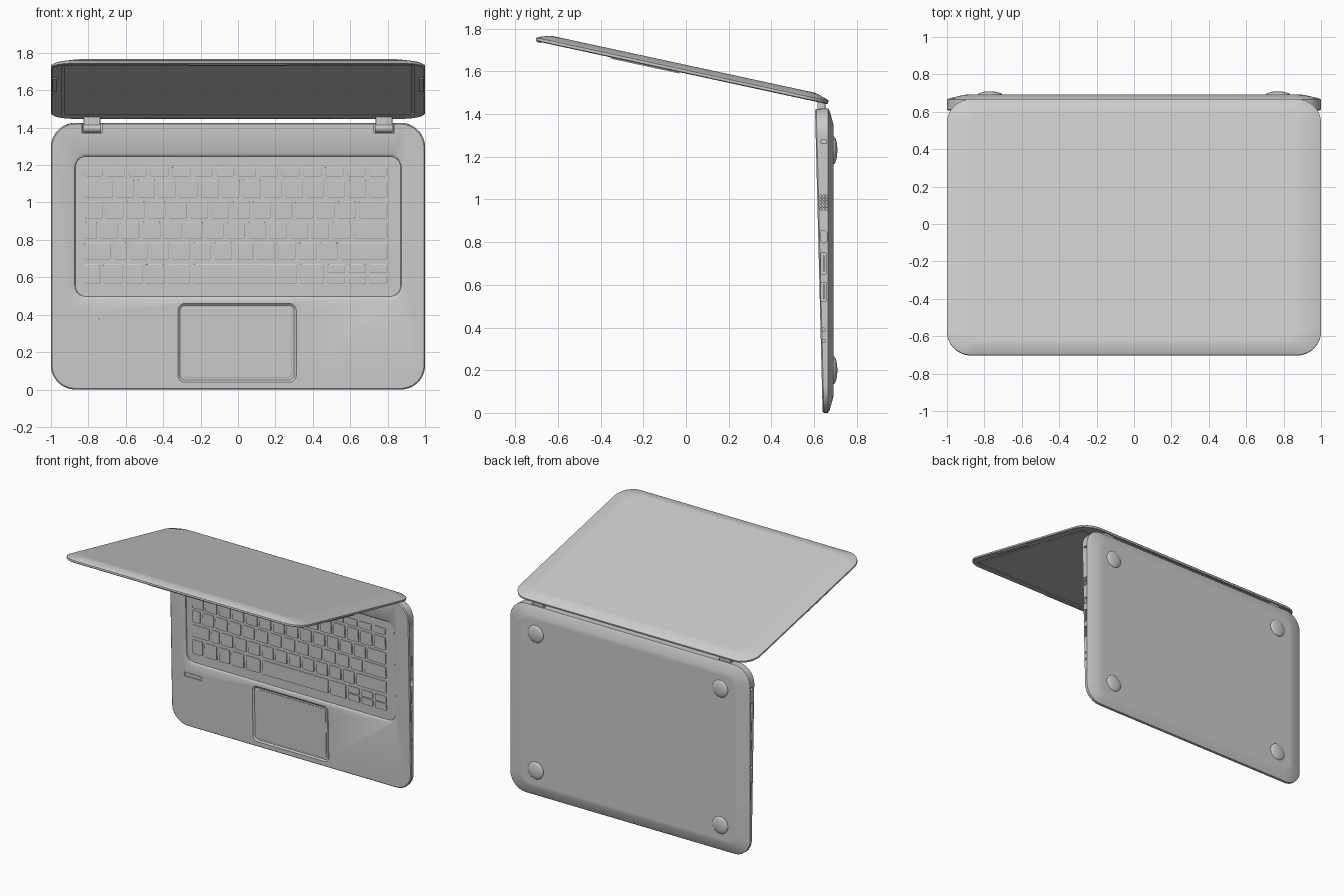
import bpy, bmesh
from math import radians, cos, sin, pi
from mathutils import Matrix, Vector

if "Cube" in bpy.data.objects:
    bpy.data.objects.remove(bpy.data.objects["Cube"])

# Local frames: x = width, y = along the panel, z = panel normal
DECK = Matrix.Translation((0, .64, 0)) @ Matrix.Rotation(radians(91.43), 4, 'X')
LID = Matrix.Translation((0, -.02, 1.594)) @ Matrix.Rotation(radians(-12.2), 4, 'X')


def loft(bm, M, cx, cy, rings, n=8):
    """Stack of rounded rectangles: (half x, half y, radius, height[, height slope along y])."""
    loops = []
    for hx, hy, r, w, *s in rings:
        loop = []
        for k, (sx, sy) in enumerate(((1, 1), (-1, 1), (-1, -1), (1, -1))):
            for i in range(n + 1):
                a = (k + i / n) * pi / 2
                x = cx + sx * (hx - r) + r * cos(a)
                y = cy + sy * (hy - r) + r * sin(a)
                loop.append(bm.verts.new(M @ Vector((x, y, w + (s[0] * y if s else 0)))))
        loops.append(loop)
    faces = [bm.faces.new(loops[0][::-1]), bm.faces.new(loops[-1])]
    for a, b in zip(loops, loops[1:]):
        for i in range(len(a)):
            j = (i + 1) % len(a)
            faces.append(bm.faces.new((a[i], a[j], b[j], b[i])))
    bmesh.ops.recalc_face_normals(bm, faces=faces)


def box(bm, M, x0, x1, y0, y1, z0, z1, r=.003, n=2):
    loft(bm, M, (x0 + x1) / 2, (y0 + y1) / 2,
         [((x1 - x0) / 2, (y1 - y0) / 2, r, z) for z in (z0, z1)], n)


def make(name, bm):
    me = bpy.data.meshes.new(name)
    bm.to_mesh(me)
    bm.free()
    ob = bpy.data.objects.new(name, me)
    bpy.context.collection.objects.link(ob)
    return ob


def smooth(ob):
    bpy.ops.object.select_all(action='DESELECT')
    ob.select_set(True)
    bpy.context.view_layer.objects.active = ob
    bpy.ops.object.shade_smooth_by_angle(angle=radians(30))


def cut(ob, cutter):
    mod = ob.modifiers.new("cut", 'BOOLEAN')
    mod.object, mod.operation, mod.solver = cutter, 'DIFFERENCE', 'EXACT'
    bpy.context.view_layer.objects.active = ob
    bpy.ops.object.modifier_apply(modifier=mod.name)
    bpy.data.objects.remove(cutter)


def side_frame(side, y, z):
    return Matrix.Translation((side, y, z)) @ Matrix.Rotation(pi / 2, 4, 'Y')


def port(bm, side, y, z, hz, hy, r, depth=.025):
    loft(bm, side_frame(side, y, z), 0, 0, [(hz, hy, r, -depth), (hz, hy, r, depth)], 4)


# Base body: tapered wedge with sloped back edges
bm = bmesh.new()
H = .7125
loft(bm, DECK, 0, H, [
    (.994, H - .006, .125, 0), (1, H, .13, -.006), (1, H, .13, -.026, -.025),
    (.985, H - .012, .12, -.033, -.025), (.915, H - .068, .085, -.049, -.025),
    (.895, H - .085, .07, -.052, -.025), (.885, H - .095, .065, -.052, -.025)], 12)
base = make("base_body", bm)

# Deck recesses, hinge notches and side ports
bm = bmesh.new()
loft(bm, DECK, 0, .872, [(.87, .375, .06, -.01), (.873, .378, .063, -.006),
                         (.9, .392, .075, .001), (.9, .392, .075, .02)])
loft(bm, DECK, -.005, .25, [(.305, .2, .03, -.009), (.318, .212, .04, .001), (.318, .212, .04, .02)])
box(bm, DECK, -.89, -.74, .378, .412, -.006, .02)
for s in (-1, 1):
    box(bm, Matrix(), .78 * s - .053, .78 * s + .053, .57, .655, 1.372, 1.5)
PORTS = [(1, 1.27, .008, .014, .003), (1, .825, .028, .015, .012), (1, .70, .05, .013, .006),
         (1, .567, .042, .014, .002), (1, .39, .008, .008, .0079), (1, .337, .008, .008, .0079),
         (-1, 1.27, .013, .013, .0129), (-1, 1.12, .04, .013, .002), (-1, .98, .042, .014, .002),
         (-1, .84, .042, .014, .002), (-1, .68, .014, .013, .0129), (-1, .5, .07, .006, .003)]
for s, z, hz, hy, r in PORTS:
    port(bm, s, .645, z, hz, hy, r)
for i in range(3):
    for j in range(5):
        port(bm, 1, .632 + .013 * i, .955 + .015 * j, .005, .004, .001, .015)
cut(base, make("cutter", bm))
smooth(base)

# Connector tongues inside the larger ports
bm = bmesh.new()
for s, z, hz in ((1, .70, .038), (1, .567, .034), (-1, .98, .034), (-1, .84, .034)):
    loft(bm, side_frame(s * .985, .645, z), 0, 0, [(hz, .004, .001, -.012), (hz, .004, .001, .011)], 2)
make("port_tongues", bm)

# Keyboard
bm = bmesh.new()
U = 1.636 / 14.5
ROWS = [(1.14, 1.19, [14.5 / 14] * 14),
        (1.025, 1.12, [1.5] + [1] * 13),
        (.915, 1.005, [1] * 13 + [1.5]),
        (.807, .895, [.75] + [1] * 12 + [1.75]),
        (.695, .785, [1.4, .75] + [1] * 10 + [2.35]),
        (.565, .67, [.9, 1.05, .95, 1.05, 1.2, 5.05, 1.3])]


def key(x0, x1, y0, y1):
    hx, hy = (x1 - x0) / 2, (y1 - y0) / 2
    loft(bm, DECK, (x0 + x1) / 2, (y0 + y1) / 2,
         [(hx, hy, .008, -.012), (hx, hy, .008, -.003), (hx - .003, hy - .003, .006, -.001)], 3)


for y0, y1, widths in ROWS:
    x = -.82
    for w in widths:
        key(x, x + w * U - .018, y0, y1)
        x += w * U
# Arrow keys
for i in range(3):
    x0 = x + i * U
    key(x0, x0 + U - .018, .565, .613)
    key(x0, x0 + U - .018, .622, .67)
smooth(make("keyboard_keys", bm))

# Touchpad and status strip
bm = bmesh.new()
loft(bm, DECK, -.005, .25, [(.292, .187, .025, -.012), (.292, .187, .025, -.005),
                            (.289, .184, .022, -.003)])
smooth(make("touchpad", bm))
bm = bmesh.new()
box(bm, DECK, -.882, -.748, .385, .405, -.01, -.002)
make("sensor_strip", bm)

# Rubber feet on the back
bm = bmesh.new()
for x in (-.77, .77):
    for z in (.2, 1.23):
        bmesh.ops.create_uvsphere(bm, u_segments=32, v_segments=16, radius=1, matrix=Matrix.Translation(
            (x, .691, z)) @ Matrix.Rotation(pi / 2, 4, 'X') @ Matrix.Diagonal((.065, .065, .018, 1)))
smooth(make("rubber_feet", bm))

# Lid shell with sloped outer edges
bm = bmesh.new()
L = .7
loft(bm, LID, 0, 0, [
    (.995, L - .005, .125, 0), (1, L, .13, .004), (1, L, .13, .016), (.99, L - .006, .125, .021),
    (.91, L - .055, .08, .037), (.885, L - .072, .07, .04), (.87, L - .082, .065, .04)], 12)
lid = make("lid_shell", bm)
bm = bmesh.new()
box(bm, LID, -.94, .94, -.64, .58, -.02, .006, .006)
cut(lid, make("cutter", bm))
smooth(lid)

# Screen panel, bumpers on the lid's inner face
bm = bmesh.new()
box(bm, LID, -.93, .93, -.63, .57, .002, .01, .004)
make("screen_panel", bm)
bm = bmesh.new()
for s in (-1, 1):
    box(bm, LID, s * .98 - .012, s * .98 + .012, -.34, -.01, -.006, .002)
box(bm, LID, -.26, .26, -.69, -.675, -.004, .002)
box(bm, LID, -.5, .5, .655, .675, -.004, .002)
make("lid_bumpers", bm)

# Hinges: barrel plus arm up to the lid
bm = bmesh.new()
for s in (-1, 1):
    bmesh.ops.create_cone(bm, cap_ends=True, segments=32, radius1=.024, radius2=.024, depth=.094,
                          matrix=Matrix.Translation((.78 * s, .633, 1.398)) @ Matrix.Rotation(pi / 2, 4, 'Y'))
    box(bm, Matrix(), .78 * s - .045, .78 * s + .045, .615, .653, 1.39, 1.458, .006)
smooth(make("hinges", bm))
